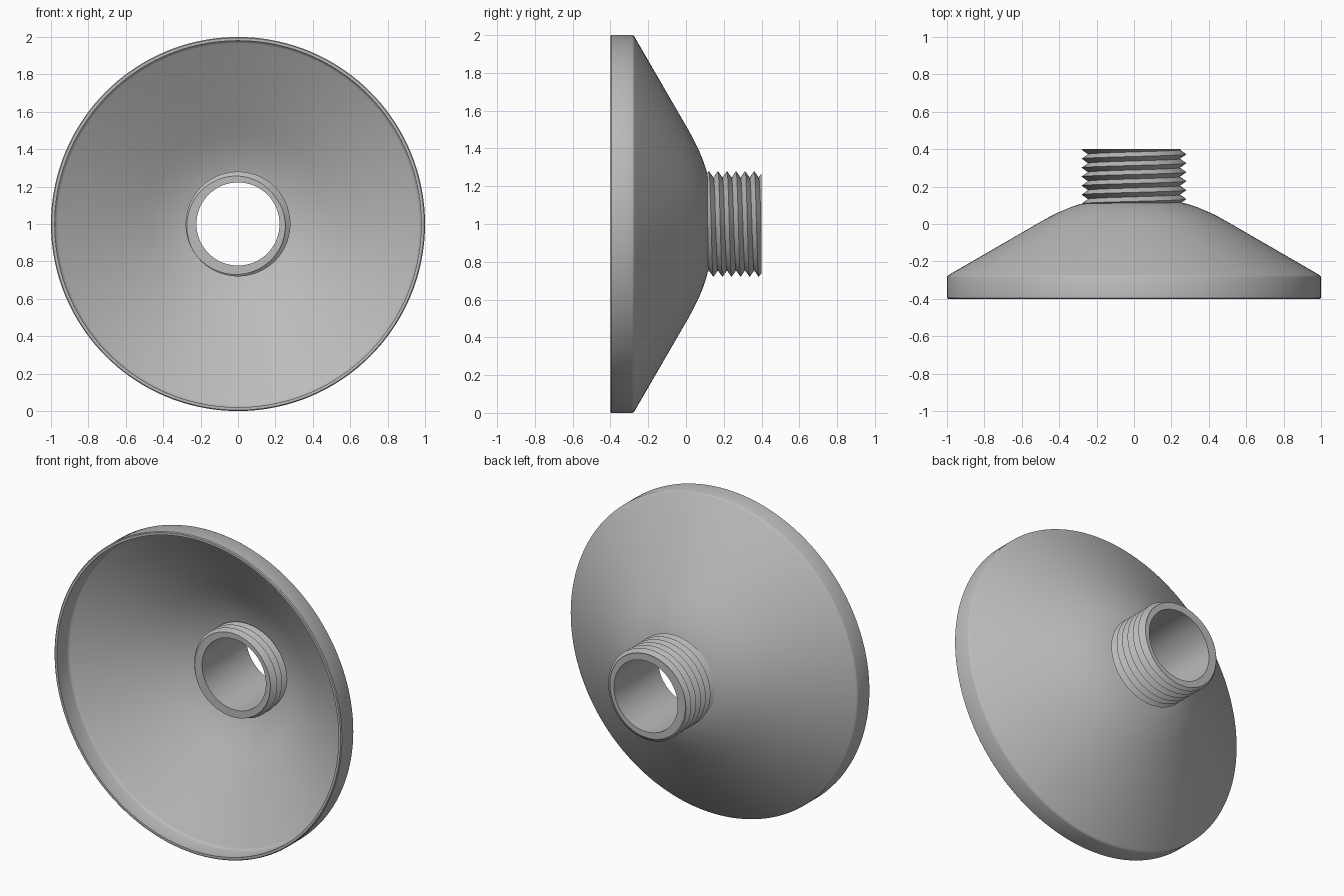
import bpy, bmesh, math

cube = bpy.data.objects.get("Cube")
if cube:
    bpy.data.objects.remove(cube)

SEGMENTS = 144
AXIS_Z = 1.0

grey = bpy.data.materials.new("satin grey")
grey.use_nodes = True
colour = (0.5, 0.5, 0.5, 1)
grey.diffuse_color = colour
grey.node_tree.nodes["Principled BSDF"].inputs["Base Color"].default_value = colour


def revolve(name, section, smooth_angle):
    """Sweep a closed (radius, y) section about the y axis; it may vary with the angle."""
    bm = bmesh.new()
    columns = []
    for j in range(SEGMENTS + 1):
        a = 2 * math.pi * j / SEGMENTS
        columns.append([bm.verts.new((r * math.cos(a), y, AXIS_Z + r * math.sin(a)))
                        for r, y in section(j / SEGMENTS)])
    for left, right in zip(columns, columns[1:]):
        for k in range(len(left)):
            bm.faces.new((left[k - 1], left[k], right[k], right[k - 1]))
    bmesh.ops.remove_doubles(bm, verts=bm.verts, dist=0.0001)
    bmesh.ops.recalc_face_normals(bm, faces=bm.faces)
    mesh = bpy.data.meshes.new(name)
    bm.to_mesh(mesh)
    bm.free()
    mesh.materials.append(grey)
    obj = bpy.data.objects.new(name, mesh)
    bpy.context.collection.objects.link(obj)
    bpy.ops.object.select_all(action="DESELECT")
    obj.select_set(True)
    bpy.context.view_layer.objects.active = obj
    bpy.ops.object.shade_smooth_by_angle(angle=math.radians(smooth_angle))
    return obj


# Flared dish: thin wall with a straight rim, a cone and a rounded neck
outer = [(0.995, -0.4), (1.0, -0.395), (1.0, -0.285), (0.997, -0.278), (0.99, -0.272),
         (0.52, 0.0), (0.46, 0.034), (0.4, 0.064), (0.34, 0.089), (0.29, 0.106), (0.235, 0.12)]
inner = [(0.235, 0.097), (0.29, 0.083), (0.34, 0.066), (0.4, 0.041), (0.46, 0.011),
         (0.52, -0.023), (0.965, -0.281), (0.976, -0.288), (0.98, -0.297), (0.98, -0.4)]
revolve("dish", lambda turn: outer + inner, 35)

# Hollow threaded pipe: rows follow the helix and are trimmed flat at both ends
FRONT, BACK, PITCH = -0.04, 0.4, 0.048
BORE, ROOT, CREST = 0.222, 0.246, 0.28
CREST_Y = 0.373


def thread_section(turn):
    points = [(BORE, FRONT)]
    for k in range(-20, 6):
        y = CREST_Y + (k / 2 - turn) * PITCH
        y = min(max(y, FRONT), BACK)
        phase = ((y - CREST_Y) / PITCH + turn) % 1
        points.append((ROOT + (CREST - ROOT) * abs(2 * phase - 1), y))
    return points + [(BORE, BACK)]


revolve("threaded_pipe", thread_section, 35)
